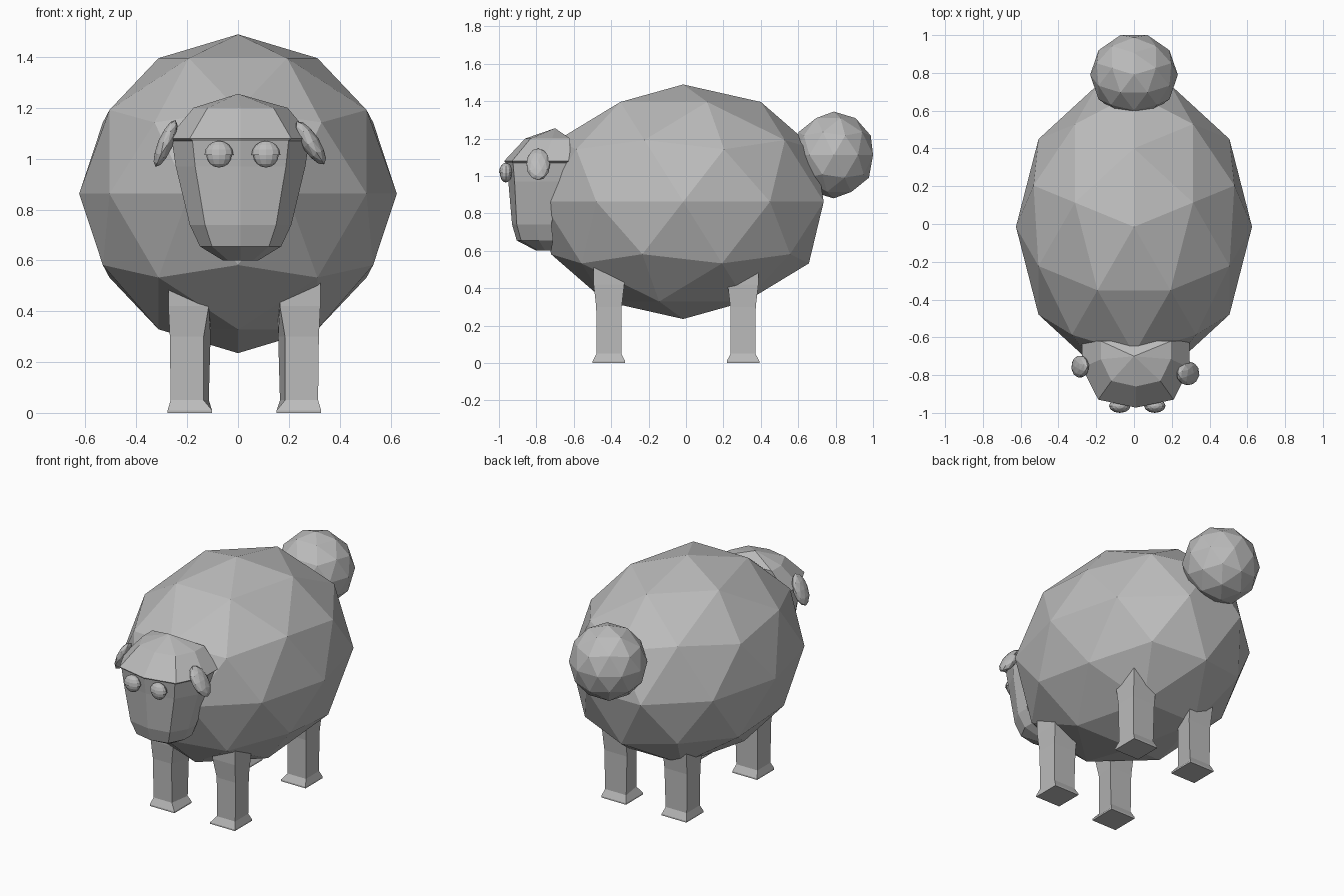
import bpy, bmesh, math
from mathutils import Matrix, Vector

if "Cube" in bpy.data.objects:
    bpy.data.objects.remove(bpy.data.objects["Cube"])

grey = bpy.data.materials.new("plain grey")
grey.diffuse_color = (0.5, 0.5, 0.5, 1)
grey.use_nodes = True
grey.node_tree.nodes["Principled BSDF"].inputs["Base Color"].default_value = grey.diffuse_color


def finish(name, bm):
    bmesh.ops.recalc_face_normals(bm, faces=bm.faces)
    mesh = bpy.data.meshes.new(name)
    bm.to_mesh(mesh)
    bm.free()
    mesh.materials.append(grey)
    obj = bpy.data.objects.new(name, mesh)
    bpy.context.collection.objects.link(obj)
    return obj


def placed(centre, radii, tilt=0.0, turn=0.0):
    return (Matrix.Translation(centre) @ Matrix.Rotation(tilt, 4, 'Y')
            @ Matrix.Diagonal((*radii, 1)) @ Matrix.Rotation(turn, 4, 'Z'))


def ball(name, centre, radii, tilt=0.0):
    """Faceted icosphere stretched to the given radii."""
    bm = bmesh.new()
    bmesh.ops.create_icosphere(bm, subdivisions=2, radius=1,
                               matrix=placed(centre, radii, tilt, math.pi / 2))
    return finish(name, bm)


def loft(name, rings, tip=None):
    """Skin a stack of rings, capping the bottom and the top or a tip point."""
    bm = bmesh.new()
    loops = [[bm.verts.new(p) for p in ring] for ring in rings]
    n = len(loops[0])
    for a, b in zip(loops, loops[1:]):
        for i in range(n):
            j = (i + 1) % n
            bm.faces.new((a[i], a[j], b[j], b[i]))
    bm.faces.new(loops[0][::-1])
    if tip:
        t = bm.verts.new(tip)
        for i in range(n):
            bm.faces.new((loops[-1][i], loops[-1][(i + 1) % n], t))
    else:
        bm.faces.new(loops[-1])
    return finish(name, bm)


# Body and round tail
ball("body", (0, -0.015, 0.862), (0.625, 0.79, 0.627))
ball("tail", (0, 0.79, 1.112), (0.232, 0.221, 0.232))

# Head: (height, half width, front y, back y) from chin to crown
sections = [(0.60, 0.07, -0.80, -0.72), (0.655, 0.16, -0.905, -0.71),
            (0.74, 0.20, -0.93, -0.72), (0.97, 0.255, -0.95, -0.67),
            (1.07, 0.27, -0.965, -0.63), (1.08, 0.285, -0.972, -0.62),
            (1.20, 0.185, -0.86, -0.62)]
rings = []
for z, w, f, b in sections:
    d = b - f
    x0 = 0.01
    half = [(0.70 * w, f + 0.12 * d), (w, f + 0.60 * d), (w, b)]
    ring = [(x0, f, z)] + [(x0 + x, y, z) for x, y in half]
    ring += [(x0 - x, y, z) for x, y in reversed(half)]
    rings.append(ring)
loft("head", rings, tip=(0, -0.70, 1.255))

# Ears
ball("left_ear", (-0.285, -0.755, 1.06), (0.03, 0.06, 0.10), 0.40)
ball("right_ear", (0.285, -0.79, 1.062), (0.036, 0.065, 0.10), -0.57)

# Eyes with upper lids
for side, x in (("left", -0.075), ("right", 0.11)):
    centre = (x, -0.963, 1.015)
    bm = bmesh.new()
    bmesh.ops.create_uvsphere(bm, u_segments=12, v_segments=8, radius=1,
                              matrix=placed(centre, (0.05, 0.032, 0.05)))
    finish(side + "_eye", bm)
    bm = bmesh.new()
    bmesh.ops.create_uvsphere(bm, u_segments=12, v_segments=8, radius=1,
                              matrix=placed(centre, (0.057, 0.037, 0.055)))
    cut = bmesh.ops.bisect_plane(bm, geom=bm.verts[:] + bm.edges[:] + bm.faces[:],
                                 plane_co=Vector(centre), plane_no=(0, 0, 1),
                                 clear_inner=True)
    rim = [e for e in bm.edges if e.is_boundary]
    bmesh.ops.holes_fill(bm, edges=rim, sides=0)
    finish(side + "_eyelid", bm)

# Legs: (height, outer, front inner, back inner, half depth)
profile = [(0.0, 0.087, 0.088, 0.088, 0.087), (0.01, 0.087, 0.088, 0.088, 0.087),
           (0.05, 0.075, 0.055, 0.075, 0.066), (0.30, 0.078, 0.055, 0.082, 0.068),
           (0.42, 0.084, 0.075, 0.085, 0.082), (0.60, 0.084, 0.08, 0.085, 0.082)]
for side, s, cx in (("left", -1, -0.19), ("right", 1, 0.24)):
    for end, cy in (("front", -0.412), ("back", 0.305)):
        loft(f"{end}_{side}_leg",
             [[(cx + s * o, cy - d, z), (cx + s * o, cy + d, z),
               (cx - s * ib, cy + d, z), (cx - s * fi, cy - d, z)]
              for z, o, fi, ib, d in profile])
